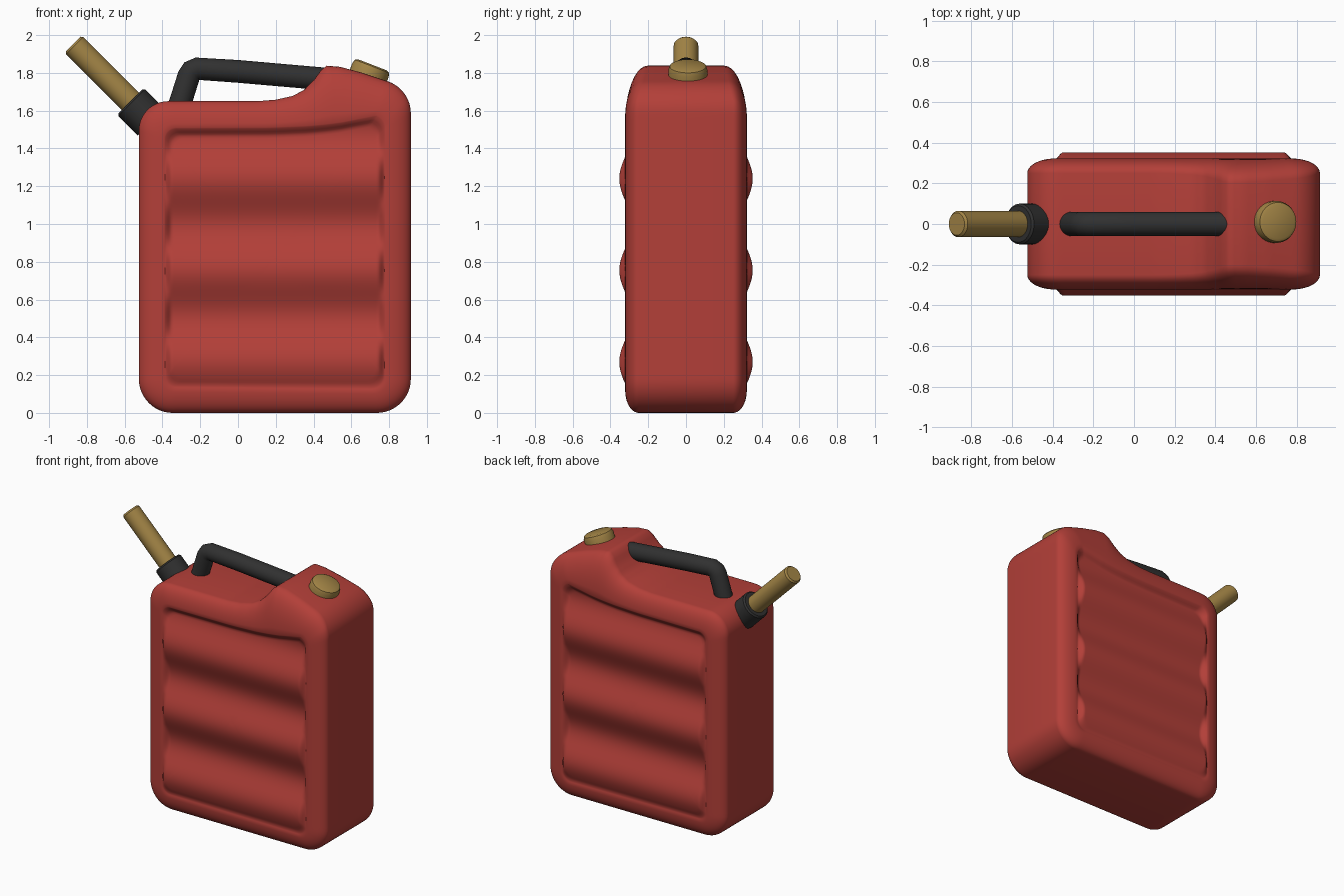
import bpy, bmesh, math
from mathutils import Vector

if "Cube" in bpy.data.objects:
    bpy.data.objects.remove(bpy.data.objects["Cube"])


def material(name, rgb):
    m = bpy.data.materials.new(name)
    m.diffuse_color = (*rgb, 1)
    m.use_nodes = True
    m.node_tree.nodes["Principled BSDF"].inputs["Base Color"].default_value = m.diffuse_color
    return m


RED = material("red_plastic", (0.45, 0.05, 0.04))
BLACK = material("black_plastic", (0.03, 0.03, 0.03))
GOLD = material("ochre_plastic", (0.36, 0.23, 0.06))


def finish(bm, name, mat, angle=35):
    bmesh.ops.recalc_face_normals(bm, faces=bm.faces)
    me = bpy.data.meshes.new(name)
    bm.to_mesh(me)
    bm.free()
    ob = bpy.data.objects.new(name, me)
    bpy.context.collection.objects.link(ob)
    me.materials.append(mat)
    bpy.ops.object.select_all(action='DESELECT')
    ob.select_set(True)
    bpy.context.view_layer.objects.active = ob
    bpy.ops.object.shade_smooth_by_angle(angle=math.radians(angle))
    return ob


def skin(rings, name, mat, angle=35):
    """Bridge a list of equal-length closed rings and cap both ends."""
    bm = bmesh.new()
    loops = [[bm.verts.new(p) for p in r] for r in rings]
    n = len(loops[0])
    for a, b in zip(loops, loops[1:]):
        for i in range(n):
            j = (i + 1) % n
            bm.faces.new((a[i], a[j], b[j], b[i]))
    bm.faces.new(loops[0])
    bm.faces.new(loops[-1])
    return finish(bm, name, mat, angle)


def lathe(base, axis, profile, name, mat, n=40):
    """Revolve (distance, radius) pairs about a tilted axis in the xz plane."""
    base, axis = Vector(base), Vector(axis).normalized()
    u = Vector((0, 1, 0))
    v = axis.cross(u)
    ring = [u * math.cos(2 * math.pi * i / n) + v * math.sin(2 * math.pi * i / n) for i in range(n)]
    return skin([[base + axis * d + r * q for q in ring] for d, r in profile], name, mat)


# Can outline: matched outer (rim) and inner (panel) points
def corner(oc, orad, ic, irad, a0, a1, n=12):
    out = []
    for k in range(n + 1):
        a = math.radians(a0 + (a1 - a0) * k / n)
        c, s = math.cos(a), math.sin(a)
        out.append((oc[0] + orad * c, oc[1] + orad * s, ic[0] + irad * c, ic[1] + irad * s))
    return out


keys = corner((-0.345, 0.18), 0.18, (-0.33, 0.19), 0.06, 270, 180)
keys += corner((-0.37, 1.495), 0.155, (-0.33, 1.45), 0.06, 180, 90)
keys += [(0.1, 1.65, 0.15, 1.512), (0.2, 1.658, 0.22, 1.514), (0.29, 1.678, 0.29, 1.517),
         (0.35, 1.71, 0.36, 1.52), (0.40, 1.76, 0.42, 1.525), (0.44, 1.815, 0.47, 1.53),
         (0.47, 1.838, 0.51, 1.535), (0.54, 1.832, 0.56, 1.542), (0.66, 1.80, 0.64, 1.558)]
keys += corner((0.735, 1.585), 0.18, (0.71, 1.51), 0.07, 70, 0)
keys += corner((0.735, 0.18), 0.18, (0.71, 0.19), 0.07, 0, -90)

pairs = []
for a, b in zip(keys, keys[1:] + keys[:1]):
    steps = max(1, round(math.hypot(a[0] - b[0], a[1] - b[1]) / 0.025))
    for k in range(steps):
        pairs.append([p + (q - p) * k / steps for p, q in zip(a, b)])


def smooth(t):
    t = min(1, max(0, t))
    return t * t * (3 - 2 * t)


# Half of the can: curved rim, then rippled panel
half = []
for k in range(11):
    t = math.pi / 2 * k / 10
    f = 1 - math.cos(t)
    ring = []
    for ox, oz, ix, iz in pairs:
        edge = 0.25 - 0.25 * max(0, oz - 1.65)
        y = edge + (0.322 - edge) * math.sin(t)
        ring.append((ox + (ix - ox) * f, y, oz + (iz - oz) * f))
    half.append(ring)
CX, CZ = 0.195, 0.82
for k in range(1, 40):
    f = (k / 40) ** 1.3
    ring = []
    for _, _, ix, iz in pairs:
        x, z = ix + (CX - ix) * f, iz + (CZ - iz) * f
        wave = 0.033 * math.cos(2 * math.pi * (z - 0.27) / 0.485)
        ring.append((x, 0.32 + wave * smooth(f / 0.07), z))
    half.append(ring)
front = [[(x, -y, z) for x, y, z in r] for r in reversed(half)]
skin(front + half, "can_body", RED, 45)

# Carrying handle
path = [(-0.325, 1.58), (-0.26, 1.785), (-0.245, 1.81), (-0.215, 1.822), (0.0, 1.808), (0.47, 1.767)]
pts = [Vector((x, 0, z)) for x, z in path]
rings = []
for i, p in enumerate(pts):
    d0 = (p - pts[i - 1]).normalized() if i else (pts[1] - p).normalized()
    d1 = (pts[i + 1] - p).normalized() if i < len(pts) - 1 else d0
    side = Vector((0, 1, 0)).cross((d0 + d1).normalized())
    rings.append([p + Vector((0, 0.06 * math.cos(a), 0)) + side * 0.06 * math.sin(a)
                  for a in [2 * math.pi * k / 28 for k in range(28)]])
skin(rings, "handle", BLACK, 50)

# Spout, its collar and the filler cap
lathe((-0.46, 0, 1.54), (-1, 0, 1), [(0, 0.1), (0.145, 0.1), (0.155, 0.09)], "spout_collar", BLACK)
lathe((-0.50, 0, 1.58), (-1, 0, 1), [(0, 0.065), (0.515, 0.065), (0.527, 0.055)], "spout", GOLD)
lathe((0.682, 0.01, 1.765), (0.36, 0, 0.93),
      [(0, 0.103), (0.055, 0.103), (0.075, 0.096), (0.083, 0.082)], "filler_cap", GOLD)
